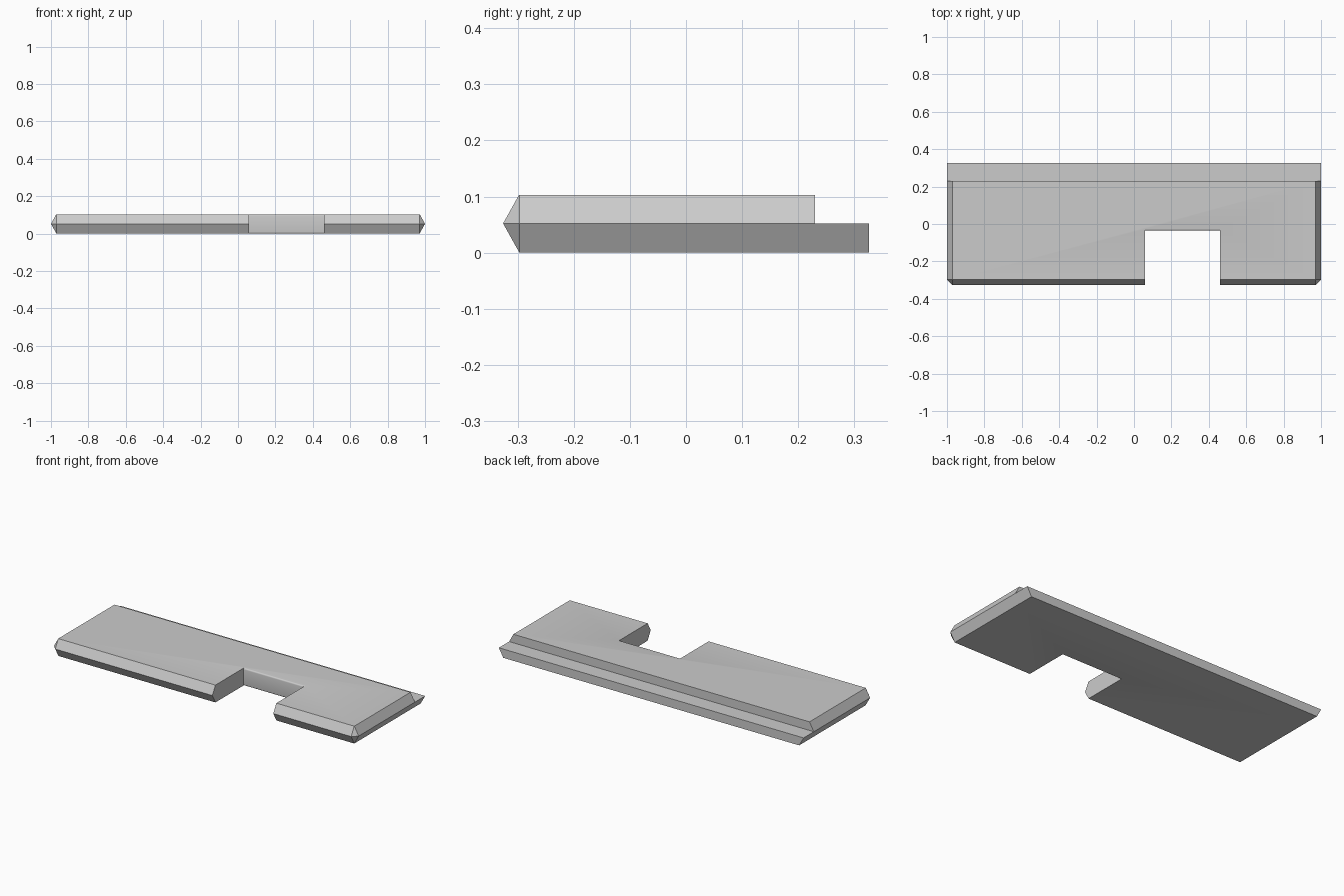
import bpy
import bmesh
import math

cube = bpy.data.objects.get("Cube")
if cube:
    bpy.data.objects.remove(cube)

HEIGHT, MID = 0.103, 0.052      # slab height and height of the pointed rim
BACK, STEP = 0.326, 0.23        # back edge of the ledge and of the raised top
FRONT, RIM = -0.326, 0.029      # front edge and horizontal depth of the slanted rim
NOTCH_L, NOTCH_R, NOTCH_Y = 0.06, 0.46, -0.035
ROUND = 0.008                   # rounding of the notch's inner edge

mat = bpy.data.materials.new("grey")
mat.use_nodes = True
grey = (0.6, 0.6, 0.6, 1)
mat.diffuse_color = grey
mat.node_tree.nodes["Principled BSDF"].inputs["Base Color"].default_value = grey


def outline(z, back, soften):
    """Horizontal section of the slab at height z."""
    inset = RIM * min(1, abs(z - MID) / MID)
    side, corner = 1 - inset, 1 - RIM
    front, notch = FRONT + inset, NOTCH_Y + soften
    return [(-side, back, z), (-side, STEP, z), (-side, FRONT + RIM, z),
            (-corner, front, z), (NOTCH_L, front, z), (NOTCH_L, notch, z),
            (NOTCH_R, notch, z), (NOTCH_R, front, z), (corner, front, z),
            (side, FRONT + RIM, z), (side, STEP, z), (side, back, z)]


# Section heights: rounded lower edge, ledge, rounded upper edge
arc = [(ROUND * (1 - math.sin(a)), ROUND * (1 - math.cos(a)))
       for a in (math.radians(90 * i / 4) for i in range(4, -1, -1))]
sections = [outline(h, BACK, s) for h, s in arc]
sections += [outline(MID, BACK, 0), outline(MID, STEP, 0)]
sections += [outline(HEIGHT - h, STEP, s) for h, s in reversed(arc)]

# Skin the sections into one closed slab
bm = bmesh.new()
rings = [[bm.verts.new(p) for p in s] for s in sections]
for low, high in zip(rings, rings[1:]):
    for i in range(len(low)):
        j = (i + 1) % len(low)
        bm.faces.new((low[i], low[j], high[j], high[i]))
bm.faces.new(rings[0][::-1])
bm.faces.new(rings[-1])
bmesh.ops.remove_doubles(bm, verts=bm.verts, dist=0.0002)
bmesh.ops.recalc_face_normals(bm, faces=bm.faces)

mesh = bpy.data.meshes.new("notched_slab")
bm.to_mesh(mesh)
bm.free()
mesh.materials.append(mat)
slab = bpy.data.objects.new("notched_slab", mesh)
bpy.context.collection.objects.link(slab)

bpy.context.view_layer.objects.active = slab
slab.select_set(True)
bpy.ops.object.shade_smooth_by_angle(angle=math.radians(28))
